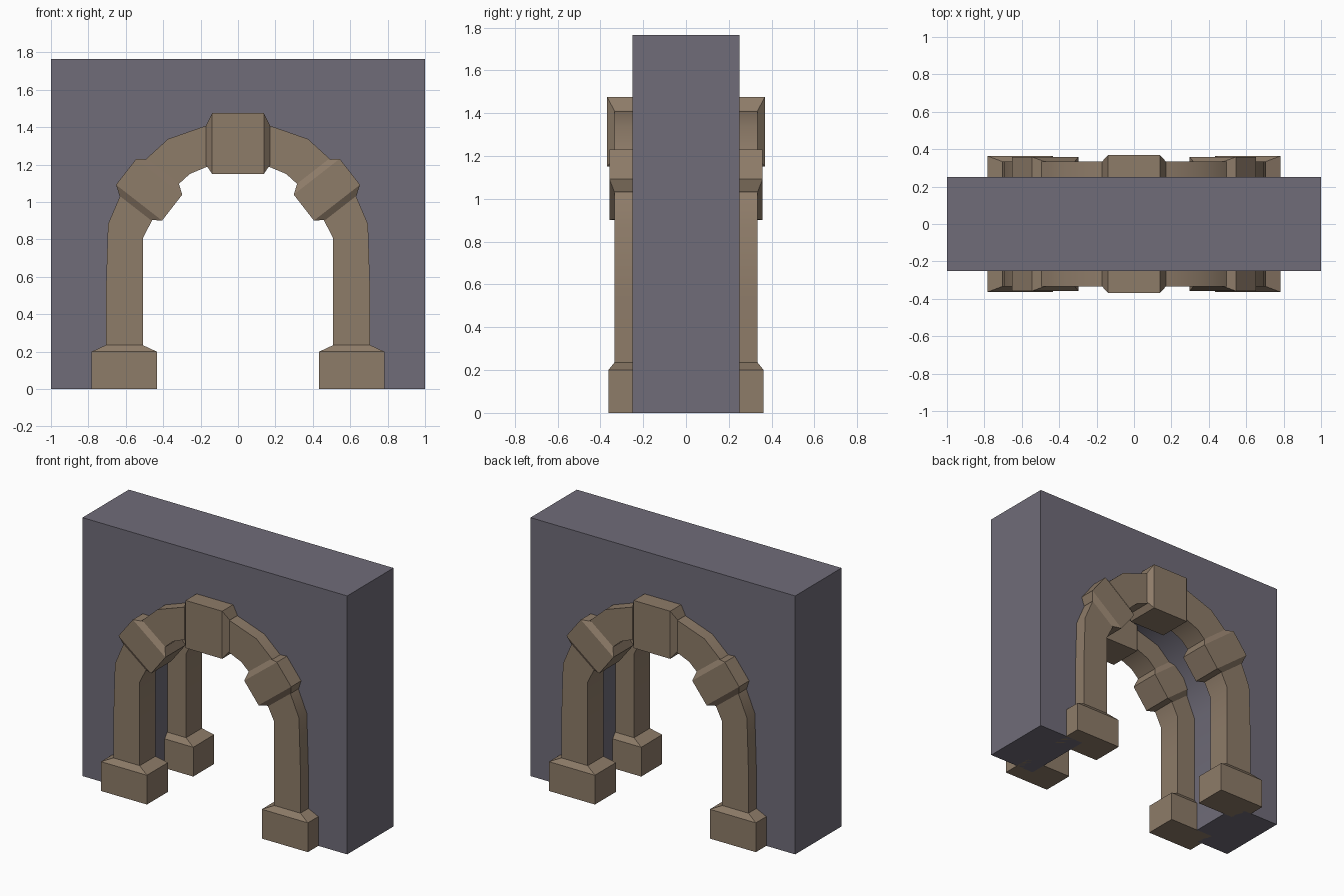
import bpy, bmesh, math
from mathutils import Matrix, Vector

if "Cube" in bpy.data.objects:
    bpy.data.objects.remove(bpy.data.objects["Cube"])

FACE = 0.25    # wall half thickness; trim is centred on the wall faces


def material(name, color):
    m = bpy.data.materials.new(name)
    m.diffuse_color = (*color, 1)
    m.use_nodes = True
    m.node_tree.nodes["Principled BSDF"].inputs["Base Color"].default_value = m.diffuse_color
    return m


slate = material("slate", (0.16, 0.15, 0.19))
stone = material("stone", (0.27, 0.20, 0.14))


def finish(bm, name, mat, mirror=None, smooth=False):
    bmesh.ops.recalc_face_normals(bm, faces=bm.faces)
    me = bpy.data.meshes.new(name)
    bm.to_mesh(me)
    bm.free()
    me.materials.append(mat)
    ob = bpy.data.objects.new(name, me)
    bpy.context.collection.objects.link(ob)
    if smooth:
        bpy.ops.object.select_all(action='DESELECT')
        ob.select_set(True)
        bpy.context.view_layer.objects.active = ob
        bpy.ops.object.shade_smooth_by_angle(angle=math.radians(35))
    if mirror:
        md = ob.modifiers.new("mirror", 'MIRROR')
        md.use_axis = mirror
    return ob


def loft(bm, rings, cap_start=True, cap_end=True):
    """Skin a list of four-point rings."""
    vs = [[bm.verts.new(p) for p in r] for r in rings]
    for a, b in zip(vs, vs[1:]):
        for i in range(4):
            j = (i + 1) % 4
            bm.faces.new((a[i], a[j], b[j], b[i]))
    if cap_start:
        bm.faces.new(vs[0])
    if cap_end:
        bm.faces.new(vs[-1])


def rect(a, b, t, ca=0):
    """Rectangle a wide, b deep (half sizes) at height t."""
    return [Vector((ca + sx * a, sy * b, t))
            for sx, sy in ((-1, -1), (1, -1), (1, 1), (-1, 1))]


def block(name, sections, centre, angle, mirror):
    """Tapered block: sections (half radial, half depth, position along arch[, offset])."""
    bm = bmesh.new()
    loft(bm, [rect(*s) for s in sections])
    m = Matrix.Translation((centre[0], -FACE, centre[1])) @ Matrix.Rotation(-angle, 4, 'Y')
    bm.transform(m)
    return finish(bm, name, stone, mirror)


# Wall with arched opening
opening = [(0.65, 0), (0.65, 0.85), (0.54, 1.10), (0.34, 1.28)]
outline = ([(1, 0), (1, 1.765), (-1, 1.765), (-1, 0)]
           + [(-x, z) for x, z in opening] + [(0, 1.38)] + opening[::-1])
bm = bmesh.new()
face = bm.faces.new([bm.verts.new((x, -FACE, z)) for x, z in outline])
ext = bmesh.ops.extrude_face_region(bm, geom=[face], use_keep_orig=True)
bmesh.ops.translate(bm, vec=(0, 2 * FACE, 0),
                    verts=[g for g in ext["geom"] if isinstance(g, bmesh.types.BMVert)])
finish(bm, "wall", slate, smooth=True)

# Arch moulding, one quarter mirrored to both sides and both faces
outer = [(0.706, 0.2), (0.706, 0.53), (0.695, 0.882), (0.58, 1.15), (0.374, 1.337), (0, 1.468)]
inner = [(0.508, 0.2), (0.508, 0.53), (0.508, 0.807), (0.40, 1.02), (0.258, 1.15), (0, 1.257)]
y0, y1 = -FACE - 0.085, -FACE + 0.085
bm = bmesh.new()
loft(bm, [[(i[0], y0, i[1]), (o[0], y0, o[1]), (o[0], y1, o[1]), (i[0], y1, i[1])]
          for i, o in zip(inner, outer)], cap_end=False)
finish(bm, "arch_moulding", stone, (True, True, False), smooth=True)

# Footings under the columns
block("column_base", [(0.174, 0.113, 0), (0.174, 0.113, 0.2), (0.099, 0.085, 0.235)],
      (0.608, 0), 0, (True, True, False))

# Shoulder blocks on the haunches
block("shoulder_block",
      [(0.105, 0.085, -0.123), (0.156, 0.108, -0.088),
       (0.156, 0.108, 0.088), (0.105, 0.085, 0.123)],
      (0.475, 1.066), math.radians(37.9), (True, True, False))

# Keystone at the crown
block("keystone",
      [(0.108, 0.085, -0.17, -0.008), (0.1625, 0.118, -0.138),
       (0.1625, 0.118, 0.138), (0.108, 0.085, 0.17, -0.008)],
      (0, 1.3125), math.radians(90), (False, True, False))

# Mirror about the world origin is correct because all meshes keep origin at (0, 0, 0)
